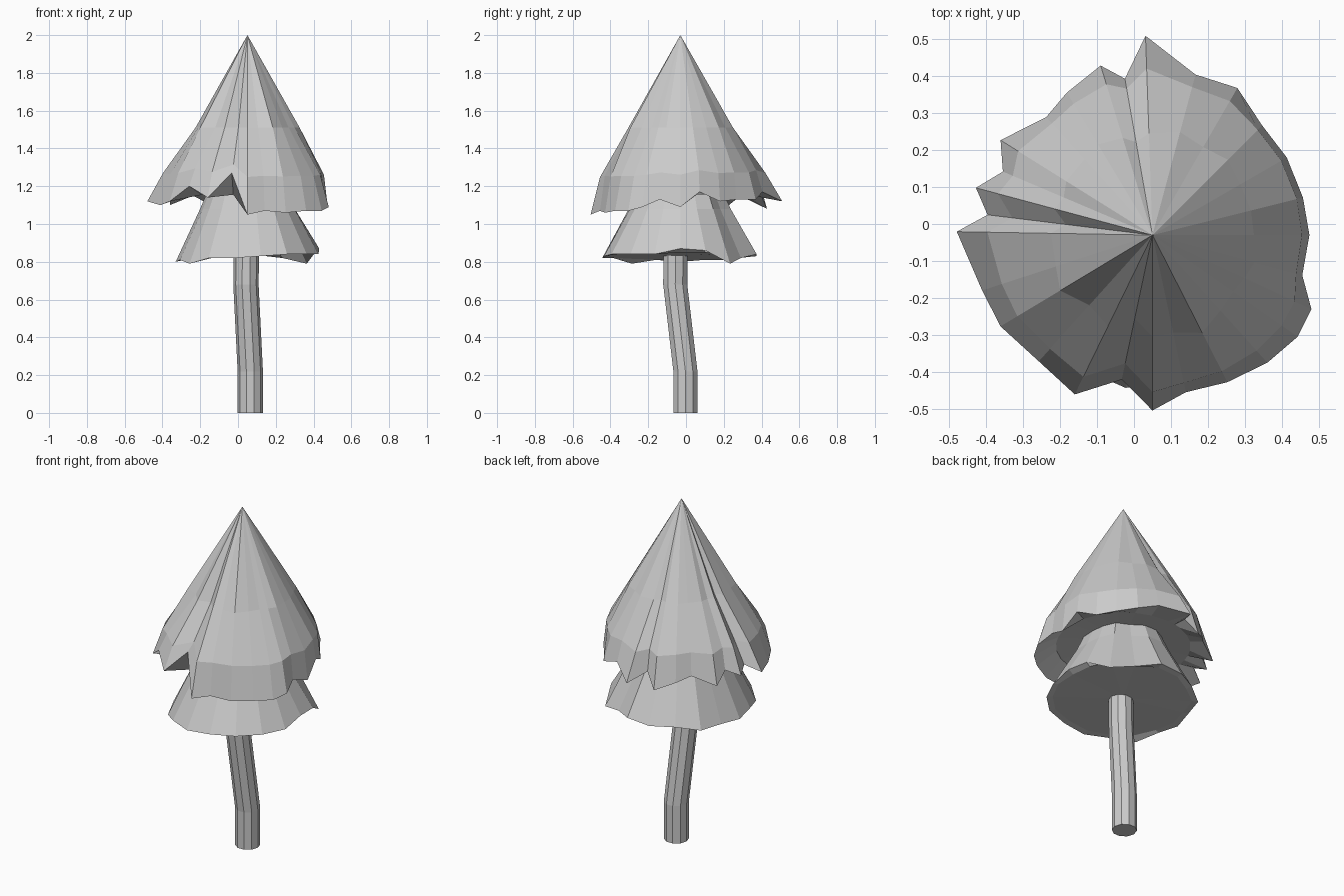
import bpy, bmesh
from math import cos, sin, radians

if "Cube" in bpy.data.objects:
    bpy.data.objects.remove(bpy.data.objects["Cube"])

AXIS = (0.05, -0.03)


def loft(name, rings, top=None, bottom=None):
    """Skin equal-length rings listed top to bottom; close ends with a fan or a cap."""
    bm = bmesh.new()
    loops = [[bm.verts.new(p) for p in r] for r in rings]
    n = len(loops[0])
    for a, b in zip(loops, loops[1:]):
        for i in range(n):
            j = (i + 1) % n
            bm.faces.new((a[i], b[i], b[j], a[j]))
    for loop, tip in ((loops[0], top), (loops[-1], bottom)):
        if tip:
            v = bm.verts.new(tip)
            for i in range(n):
                bm.faces.new((v, loop[i], loop[(i + 1) % n]))
        else:
            bm.faces.new(loop)
    bmesh.ops.recalc_face_normals(bm, faces=bm.faces)
    me = bpy.data.meshes.new(name)
    bm.to_mesh(me)
    bm.free()
    ob = bpy.data.objects.new(name, me)
    bpy.context.collection.objects.link(ob)
    return ob


def polar(angle, r, z, c=AXIS):
    return (c[0] + r * cos(radians(angle)), c[1] + r * sin(radians(angle)), z)


# Bent ten-sided trunk
path = [(0.045, -0.055, 0.88), (0.042, -0.057, 0.68),
        (0.065, -0.003, 0.22), (0.065, -0.003, 0)]
loft("trunk", [[polar(k * 36, 0.067, z, (x, y)) for k in range(10)]
               for x, y, z in path])

# Lower skirt: (radius, height) of the rim every 20 degrees, tilted up to the right
low = [(.38, .87), (.39, .86), (.41, .79), (.37, .82), (.41, .84), (.41, .83),
       (.39, .83), (.40, .81), (.37, .81), (.38, .80), (.38, .81), (.40, .79),
       (.41, .82), (.42, .82), (.41, .83), (.42, .84), (.41, .84), (.40, .84)]
low_rim = [(k * 20, r, z) for k, (r, z) in enumerate(low)]


def base_z(a):
    return 0.83 + 0.02 * cos(radians(a))


loft("lower_foliage", [
    [polar(a, r * 0.47, 1.25) for a, r, z in low_rim],
    [polar(a, r * 0.66, 1.08) for a, r, z in low_rim],
    [polar(a, r, z) for a, r, z in low_rim],
    [polar(a, r * 0.92, base_z(a)) for a, r, z in low_rim]],
    top=(*AXIS, 1.5), bottom=(*AXIS, 0.83))

# Upper crown: (angle, rim radius, rim height), alternating tips and notches
rim = [(0, .425, 1.09), (14, .42, 1.17), (30, .42, 1.12), (45, .42, 1.13),
       (60, .46, 1.13), (75, .45, 1.17), (92, .54, 1.12), (100, .43, 1.16),
       (107, .48, 1.08), (121, .45, 1.12), (132, .43, 1.15), (148, .485, 1.10),
       (157, .44, 1.16), (165, .495, 1.13), (173, .45, 1.16), (179, .53, 1.12),
       (198, .485, 1.10), (211, .48, 1.12), (228, .46, 1.20), (244, .48, 1.14),
       (258, .40, 1.27), (270, .475, 1.05), (282, .435, 1.07), (297, .447, 1.06),
       (312, .465, 1.07), (325, .48, 1.07), (335, .475, 1.09), (345, .42, 1.13)]
# Radius factor of the folds: below 1 is a valley, above 1 a ridge
fold = {20: 0.84, 14: 0.86, 18: 0.93, 7: 0.93, 12: 0.95, 22: 0.98, 23: 1.08,
        25: 0.97, 5: 1.05, 3: 1.05, 17: 1.06, 9: 1.04, 27: 1.04}
upper, middle = [], []
for i, (a, r, z) in enumerate(rim):
    f = fold.get(i, 1.0)
    upper.append(polar(a, 0.275 * f, 1.51))
    middle.append(polar(a, (0.415 + 0.4 * (r - 0.45)) * min(1, f + 0.06),
                        1.27 + 0.3 * (z - 1.12)))
loft("upper_foliage", [
    upper, middle,
    [polar(a, r, z) for a, r, z in rim],
    [polar(a, 0.36, 1.155) for a, r, z in rim]],
    top=(*AXIS, 2.0), bottom=(*AXIS, 1.19))
